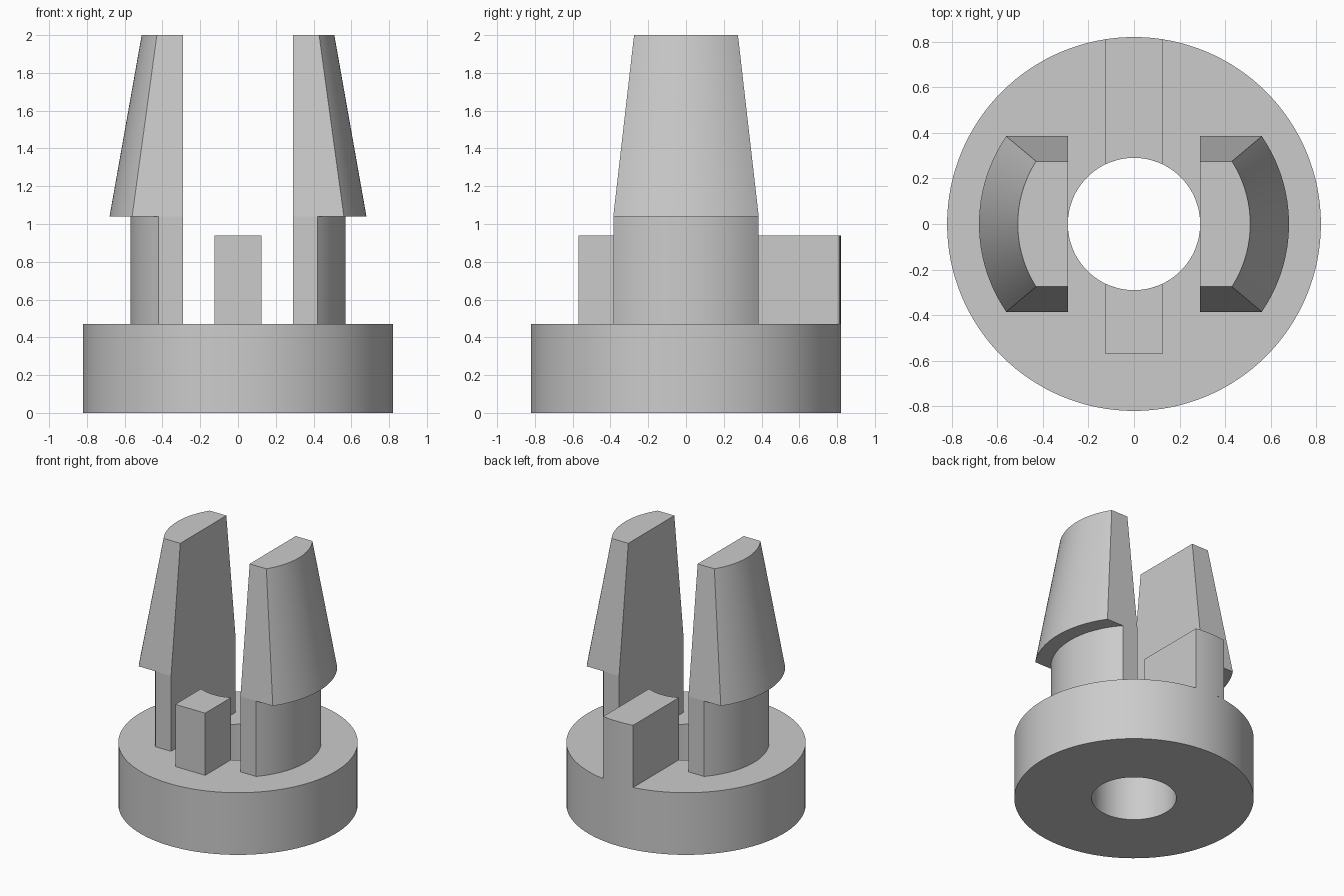
import bpy
import bmesh
from math import asin, cos, sin, pi

old = bpy.data.objects.get("Cube")
if old:
    bpy.data.objects.remove(old, do_unlink=True)

# Main dimensions
R_BASE, R_HOLE, H_BASE = 0.82, 0.29, 0.47
Z_CATCH, Z_TOP, Z_RIB = 1.04, 2.0, 0.94
RIB_HALF = 0.125

GREY = (0.6, 0.6, 0.6, 1)
grey = bpy.data.materials.new("light grey plastic")
grey.use_nodes = True
grey.diffuse_color = GREY
grey.node_tree.nodes["Principled BSDF"].inputs["Base Color"].default_value = GREY


def arc(radius, half_width, middle, steps=32):
    """Counter-clockwise arc about the z axis, spanning a given half chord."""
    a = asin(half_width / radius)
    angles = [middle - a + 2 * a * i / steps for i in range(steps + 1)]
    return [(radius * cos(t), radius * sin(t)) for t in angles]


def finish(name, bm):
    bmesh.ops.recalc_face_normals(bm, faces=bm.faces)
    mesh = bpy.data.meshes.new(name)
    bm.to_mesh(mesh)
    bm.free()
    mesh.materials.append(grey)
    obj = bpy.data.objects.new(name, mesh)
    bpy.context.collection.objects.link(obj)
    bpy.ops.object.select_all(action="DESELECT")
    obj.select_set(True)
    bpy.context.view_layer.objects.active = obj
    bpy.ops.object.shade_smooth_by_angle(angle=pi / 6)
    return obj


def loft(name, low, z_low, high, z_high):
    """Closed solid between two outlines with matching points."""
    bm = bmesh.new()
    a = [bm.verts.new((x, y, z_low)) for x, y in low]
    b = [bm.verts.new((x, y, z_high)) for x, y in high]
    n = len(a)
    for i in range(n):
        j = (i + 1) % n
        bm.faces.new((a[i], a[j], b[j], b[i]))
    bm.faces.new(a[::-1])
    bm.faces.new(b)
    return finish(name, bm)


def prong_outline(radius, half_width, side):
    """Circle segment cut off by the flat inner plane next to the hole."""
    inner = side * R_HOLE
    middle = 0 if side > 0 else pi
    return [(inner, -side * half_width), *arc(radius, half_width, middle),
            (inner, side * half_width)]


# Round base with a through hole
bm = bmesh.new()
profile = [(R_HOLE, 0), (R_BASE, 0), (R_BASE, H_BASE), (R_HOLE, H_BASE)]
SEG = 128
rings = [[bm.verts.new((r * cos(2 * pi * i / SEG), r * sin(2 * pi * i / SEG), z))
          for r, z in profile] for i in range(SEG)]
for i in range(SEG):
    p, q = rings[i], rings[(i + 1) % SEG]
    for k in range(4):
        m = (k + 1) % 4
        bm.faces.new((p[k], q[k], q[m], p[m]))
finish("base", bm)

# Two snap prongs: straight stem below, tapered catch above
for label, side in (("left", 1), ("right", -1)):
    stem = prong_outline(0.57, 0.385, side)
    loft(label + "_prong_stem", stem, H_BASE, stem, Z_CATCH)
    loft(label + "_prong_catch", prong_outline(0.68, 0.385, side), Z_CATCH,
         prong_outline(0.51, 0.275, side), Z_TOP)

# Front rib: flat outer end, inner end follows the hole
front = [(-RIB_HALF, -0.57), (RIB_HALF, -0.57)] + arc(R_HOLE, RIB_HALF, -pi / 2)[::-1]
loft("front_rib", front, H_BASE, front, Z_RIB)

# Back rib: runs from the hole to the rim of the base
back = arc(R_BASE, RIB_HALF, pi / 2) + arc(R_HOLE, RIB_HALF, pi / 2)[::-1]
loft("back_rib", back, H_BASE, back, Z_RIB)
